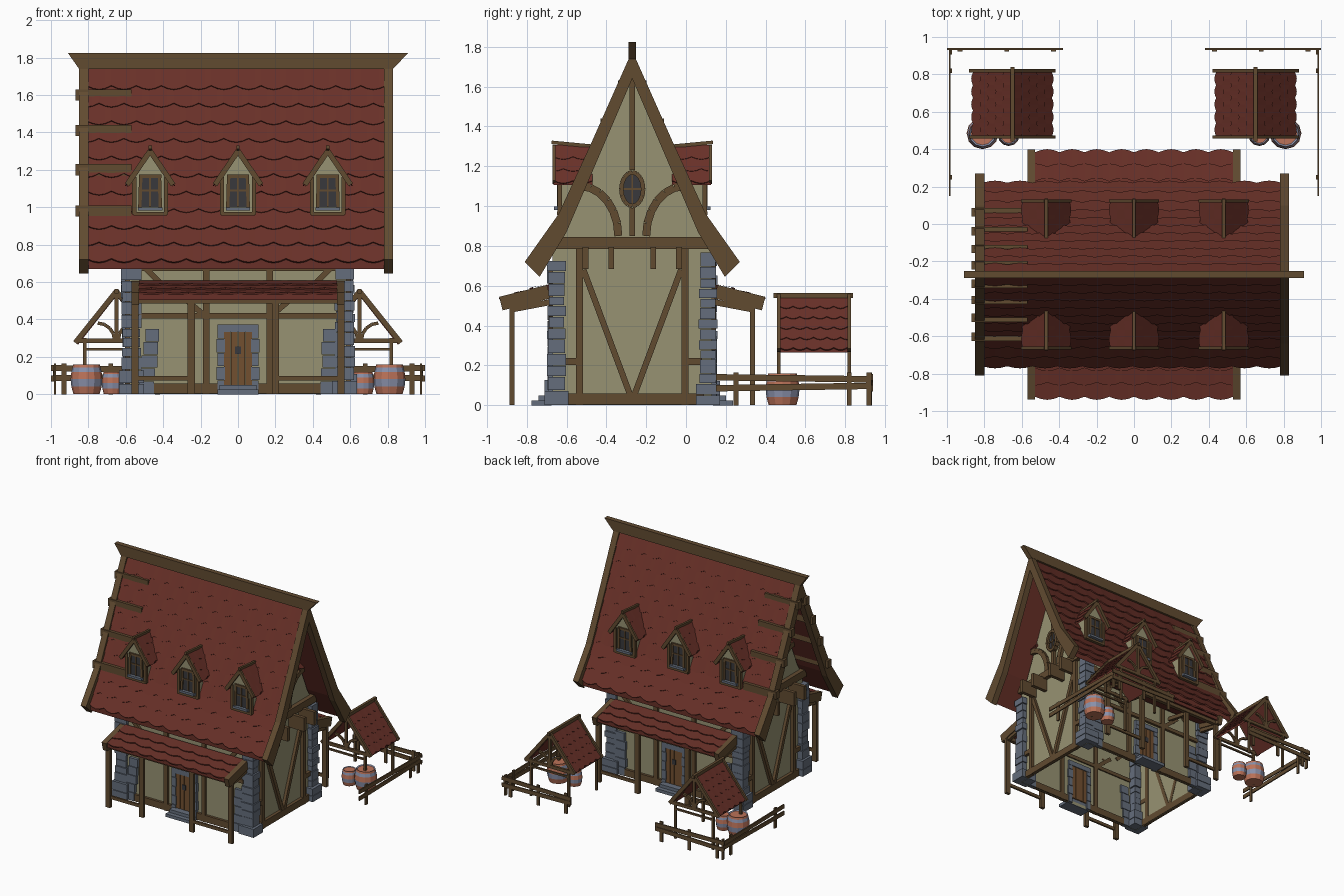
import bpy, bmesh, random
from math import sin, cos, pi, hypot
from mathutils import Vector

random.seed(4)
if "Cube" in bpy.data.objects:
    bpy.data.objects.remove(bpy.data.objects["Cube"])


def material(name, colour):
    mat = bpy.data.materials.new(name)
    mat.use_nodes = True
    mat.diffuse_color = (*colour, 1)
    mat.node_tree.nodes["Principled BSDF"].inputs["Base Color"].default_value = (*colour, 1)
    return mat


PLASTER = material("plaster", (.31, .29, .17))
WOOD = material("timber", (.12, .07, .03))
TILE = material("red roof tile", (.14, .03, .021))
STONE = material("blue grey stone", (.13, .155, .2))
DOOR = material("door wood", (.17, .08, .03))
GLASS = material("dark glass", (.04, .04, .045))
STAVE = material("barrel wood", (.5, .17, .1))
IRON = material("barrel band", (.25, .28, .4))
MID = -.27          # y of the house ridge
SIDES = (-1, 1)


class Part:
    """Collects solids of one kind into a single object."""
    def __init__(self, name, *mats):
        self.name, self.mats, self.bm = name, mats, bmesh.new()

    def face(self, points, mat=0):
        f = self.bm.faces.new([self.bm.verts.new(p) for p in points])
        f.material_index = mat
        return f

    def prism(self, points, vec):
        a = [self.bm.verts.new(p) for p in points]
        b = [self.bm.verts.new(Vector(p) + Vector(vec)) for p in points]
        self.bm.faces.new(a)
        self.bm.faces.new(b[::-1])
        for i in range(len(a)):
            j = (i + 1) % len(a)
            self.bm.faces.new((a[i], b[i], b[j], a[j]))

    def beam(self, p, q, w, t, n=(0, 1, 0)):
        """Bar from p to q, thickness t along n and width w across it."""
        p, q = Vector(p), Vector(q)
        side = (q - p).cross(Vector(n)).normalized()
        up = side.cross(q - p).normalized() * t / 2
        side *= w / 2
        self.prism([p + side + up, p - side + up, p - side - up, p + side - up], q - p)

    def box(self, c, size):
        h = Vector((0, 0, size[2] / 2))
        self.beam(Vector(c) - h, Vector(c) + h, size[0], size[1])

    def chain(self, pts, w, t, n):
        for p, q in zip(pts, pts[1:]):
            self.beam(p, q, w, t, n)

    def done(self):
        bmesh.ops.recalc_face_normals(self.bm, faces=self.bm.faces)
        mesh = bpy.data.meshes.new(self.name)
        self.bm.to_mesh(mesh)
        self.bm.free()
        for m in self.mats:
            mesh.materials.append(m)
        obj = bpy.data.objects.new(self.name, mesh)
        bpy.context.collection.objects.link(obj)


def roof(part, path, thick, u0, u1, rows, place, period=.13, lift=.012):
    """Slab along a (distance, height) path, covered by scalloped tile rows."""
    outline = path + [(d, z - thick) for d, z in path[::-1]]
    start, end = place(u0, 0, 0), place(u1, 0, 0)
    part.prism([place(u0, d, z) for d, z in outline], end - start)
    lengths = [hypot(b[0] - a[0], b[1] - a[1]) for a, b in zip(path, path[1:])]
    total = sum(lengths)

    def at(t, up):
        s, i = t * total, 0
        while i < len(lengths) - 1 and s > lengths[i]:
            s, i = s - lengths[i], i + 1
        (d, z), (e, y) = path[i], path[i + 1]
        k, c = (e - d) / lengths[i], (y - z) / lengths[i]
        return d + k * s - c * up, z + c * s + k * up

    count = max(2, round((u1 - u0) / period)) * 4
    for r in range(rows):
        prev = None
        for i in range(count + 1):
            u = u0 + (u1 - u0) * i / count
            t = (r + 1 + .22 * abs(sin(pi * (i / 4 + r / 2)))) / rows
            col = [place(u, *at(r / rows, .002)), place(u, *at(t, lift)), place(u, *at(t, 0))]
            if prev:
                for k in (0, 1):
                    part.face([prev[k], col[k], col[k + 1], prev[k + 1]])
            prev = col


def across(s):       # roof whose ridge runs along x
    return lambda u, d, z: Vector((u, MID + s * d, z))


def along(cx, s):    # roof whose ridge runs along y
    return lambda u, d, z: Vector((cx + s * d, u, z))


# House shell, open underneath
walls = Part("house_walls", PLASTER)
half = [(.4, 0), (.4, .78), (.33, .9), (0, 1.68)]
outline = half + [(-d, z) for d, z in half[-2::-1]]
walls.prism([(-.58, MID + d, z) for d, z in outline], (1.16, 0, 0))
bottom = [f for f in walls.bm.faces if all(v.co.z < .01 for v in f.verts)]
bmesh.ops.delete(walls.bm, geom=bottom, context="FACES_ONLY")
walls.done()

# Main roof, barge boards, ridge and purlins
tiles = Part("main_roof_tiles", TILE)
trim = Part("roof_timber", WOOD)
barge = [(0, 1.78), (.2, 1.33), (.37, .96), (.54, .72), (.465, .645), (.33, .87), (0, 1.64)]
for s in SIDES:
    roof(tiles, [(0, 1.74), (.35, .94), (.48, .72)], .05, -.81, .79, 11, across(s))
    for x in (-.85, .78):
        trim.prism([across(s)(x, d, z) for d, z in barge], (.05, 0, 0))
    for z in (1.6, 1.41, 1.2, .98):
        trim.box((-.72, MID + s * (1.71 - z) / 2.2, z), (.3, .045, .06))
    trim.prism([(-.85, MID, 1.74), (.83, MID, 1.74), (.91, MID, 1.825), (-.91, MID, 1.825)],
               (0, s * .02, 0))
tiles.done()
trim.done()

# Gable and facade timber framing, oval windows
frame = Part("wall_timber", WOOD)
glass = Part("window_glass", GLASS)
for e in SIDES:
    X, N = e * .59, (1, 0, 0)
    g = lambda d, z, out=0: (X + e * out, MID + d, z)
    frame.beam(g(-.4, .815), g(.4, .815), .06, .05, N)
    frame.beam(g(-.36, .03), g(.36, .03), .055, .03, N)
    for a, b in ((.85, .99), (1.18, 1.66)):
        frame.beam(g(0, a), g(0, b), .03, .03, N)
    for s in SIDES:
        frame.beam(g(s * .265, 0), g(s * .265, .8), .035, .03, N)
        frame.beam(g(s * .245, .68), g(s * .01, .05), .03, .026, N)
        frame.beam(g(s * .265, .22), g(s * .35, .22), .035, .03, N)
        frame.chain([g(s * (.26 - .19 * sin(t * pi / 12)), .85 + .25 * cos(t * pi / 12))
                     for t in range(7)], .04, .03, N)
        for d in (.105, .235):
            frame.box(g(s * d, .74, .06), (.14, .028, .11))
    ring = [(.055 * cos(i * pi / 8), 1.085 + .085 * sin(i * pi / 8)) for i in range(17)]
    glass.face([g(d, z, .008) for d, z in ring[:-1]])
    frame.chain([g(d, z) for d, z in ring], .022, .05, N)
    frame.beam(g(0, 1), g(0, 1.17), .01, .03, N)
    frame.beam(g(-.05, 1.085), g(.05, 1.085), .01, .03, N)

stones = Part("stonework", STONE)
doors = Part("doors", DOOR)
hardware = Part("door_plates", GLASS)
porch = Part("porch_timber", WOOD)
porch_tiles = Part("porch_tiles", TILE)
for s in SIDES:
    w = lambda x, z, out=0: across(s)(x, .405 + out, z)
    for z, h in ((.03, .055), (.42, .03), (.68, .04)):
        parts = ((-.53, -.11), (.11, .53)) if z < .1 else ((-.53, .53),)
        for a, b in parts:
            frame.beam(w(a, z), w(b, z), h, .03)
    for m in SIDES:
        frame.beam(w(m * .17, 0), w(m * .17, .72), .035, .03)
        frame.beam(w(m * .52, .7), w(m * .38, .56), .03, .026)
        frame.beam(w(m * .19, .43), w(m * .32, .54), .03, .026)
        # Door surround and leaning stone patch
        for i in range(5):
            stones.box(w(m * .092, .037 + i * .074), (.036 + .008 * (i % 2), .04, .07))
        for i in range(5):
            stones.box(w(m * (.49 - .008 * i * (m < 0)), .035 + i * .07),
                       (random.uniform(.07, .11), .035, .066))
        # Stacked corner stones
        z = 0
        while z < .7:
            h = random.uniform(.045, .075)
            grow = .035 if z < .06 else random.uniform(-.012, .012)
            stones.box((m * .57, MID + s * .38, z + h / 2), (.1 + grow, .085 + grow, h - .004))
            z += h
    stones.box(w(0, .352), (.22, .045, .04))
    stones.box(w(0, .012, .05), (.22, .1, .025))
    stones.box(w(0, .037, .03), (.2, .07, .025))
    for i in range(4):
        doors.box(w(-.057 + i * .038, .195), (.035, .03, .29))
    hardware.box(w(0, .235, .017), (.03, .008, .04))
    # Porch
    roof(porch_tiles, [(.42, .605), (.65, .535)], .03, -.53, .53, 3, across(s))
    for x in (-.55, -.25, .2, .55):
        porch.box(across(s)(x, .605, .255), (.038, .025, .51))
        porch.beam(across(s)(x, .4, .52), across(s)(x, .61, .48), .025, .03, (0, 0, 1))
    for a, b in ((-.55, -.25), (.2, .55)):
        porch.beam(across(s)(a, .605, .085), across(s)(b, .605, .085), .025, .015)
    porch.beam(across(s)(-.57, .61, .5), across(s)(.57, .61, .5), .03, .03)
    for m in SIDES:
        porch.beam(across(s)(m * .55, .42, .57), across(s)(m * .55, .66, .51), .04, .07, (0, 0, 1))
        porch.beam(across(s)(m * .55, .4, .09), across(s)(m * .55, .605, .09), .015, .02)
for p in (frame, stones, doors, hardware, porch, porch_tiles):
    p.done()

# Dormers
bodies = Part("dormer_walls", PLASTER)
dormer_wood = Part("dormer_timber", WOOD)
dormer_tiles = Part("dormer_tiles", TILE)
sills = Part("dormer_sills", STONE)
for s in SIDES:
    for x in (-.47, 0, .48):
        f = lambda a, z, out=0: across(s)(x + a, .365 + out, z)
        bodies.prism([f(-.085, .96), f(.085, .96), f(.085, 1.17), f(0, 1.28), f(-.085, 1.17)],
                     (0, -s * .17, 0))
        ends = sorted((MID + s * .395, MID + s * .2))
        for m in SIDES:
            roof(dormer_tiles, [(0, 1.305), (.12, 1.125)], .018, *ends, 3, along(x, m), .08, .006)
            dormer_wood.beam(f(0, 1.3, .028), f(m * .123, 1.12, .028), .028, .016)
            dormer_wood.beam(f(m * .085, .96), f(m * .085, 1.16), .022, .022)
            dormer_wood.beam(f(m * .055, .99), f(m * .05, 1.165), .018, .025)
        dormer_wood.beam(f(0, 1.32, .04), f(0, 1.3, -.17), .018, .018, (0, 0, 1))
        for z, wide in ((.965, .18), (1.165, .12)):
            dormer_wood.beam(f(-wide / 2, z), f(wide / 2, z), .018, .024)
        glass.face([f(-.05, 1, .005), f(.05, 1, .005), f(.05, 1.16, .005), f(-.05, 1.16, .005)])
        dormer_wood.beam(f(0, 1), f(0, 1.16), .01, .02)
        dormer_wood.beam(f(-.05, 1.09), f(.05, 1.09), .01, .02)
        sills.box(f(0, .99, .008), (.13, .04, .018))
for p in (bodies, dormer_wood, dormer_tiles, sills, glass):
    p.done()

# Yard shelters, barrels and fences
shelter = Part("shelter_timber", WOOD)
shelter_tiles = Part("shelter_tiles", TILE)
fence = Part("fence", WOOD)
barrels = Part("barrels", STAVE, IRON)


def barrel(x, y, r, h, n=12):
    levels = [(0, .82), (.25, .95), (.5, 1), (.75, .95), (.9, .88), (1, .84), (.96, .74), (.96, 0)]
    ring = lambda k, i: (x + r * levels[k][1] * cos(i * pi * 2 / n),
                         y + r * levels[k][1] * sin(i * pi * 2 / n), h * levels[k][0])
    for i in range(n):
        for k in range(len(levels) - 2):
            barrels.face([ring(k, i), ring(k, i + 1), ring(k + 1, i + 1), ring(k + 1, i)],
                         int(k in (1, 3, 5)))
    for k in (0, 6):
        barrels.face([ring(k, i) for i in range(n)])


for e in SIDES:
    cx = e * .65
    for m in SIDES:
        roof(shelter_tiles, [(0, .545), (.205, .285)], .02, .47, .81, 5, along(cx, m), .07, .008)
        shelter.beam((cx + m * .17, .46, .26), (cx + m * .17, .83, .26), .02, .02)
        for y in (.465, .82):
            shelter.box((cx + m * .17, y, .15), (.018, .018, .3))
            shelter.beam((cx, y, .55), (cx + m * .22, y, .275), .028, .018)
            shelter.chain([(cx + m * (.1 - .09 * sin(t * pi / 8)), y, .29 + .09 * cos(t * pi / 8))
                           for t in range(5)], .018, .015, (0, 1, 0))
    for y in (.465, .82):
        shelter.beam((cx - .22, y, .285), (cx + .22, y, .285), .025, .018)
        shelter.beam((cx - .18, y, .24), (cx + .18, y, .24), .014, .014)
        shelter.box((cx, y, .41), (.02, .018, .26))
    shelter.box((cx, .64, .55), (.022, .4, .025))
    barrel(e * .81, .485, .085, .16)
    barrel(e * .67, .475, .058, .12)
    for z, tilt in ((.085, .012), (.14, -.01)):
        fence.beam((e * .985, .15, z), (e * .985, .93, z + tilt), .032, .01, (1, 0, 0))
        fence.beam((e * .38, .935, z + tilt), (e, .935, z), .032, .01)
    for y in (.25, .82, .92):
        fence.box((e * .978, y, .082), (.012, .025, .165))
    for x in (.43, .68, .93):
        fence.box((e * x, .928, .082), (.025, .012, .165))
for p in (shelter, shelter_tiles, fence, barrels):
    p.done()
